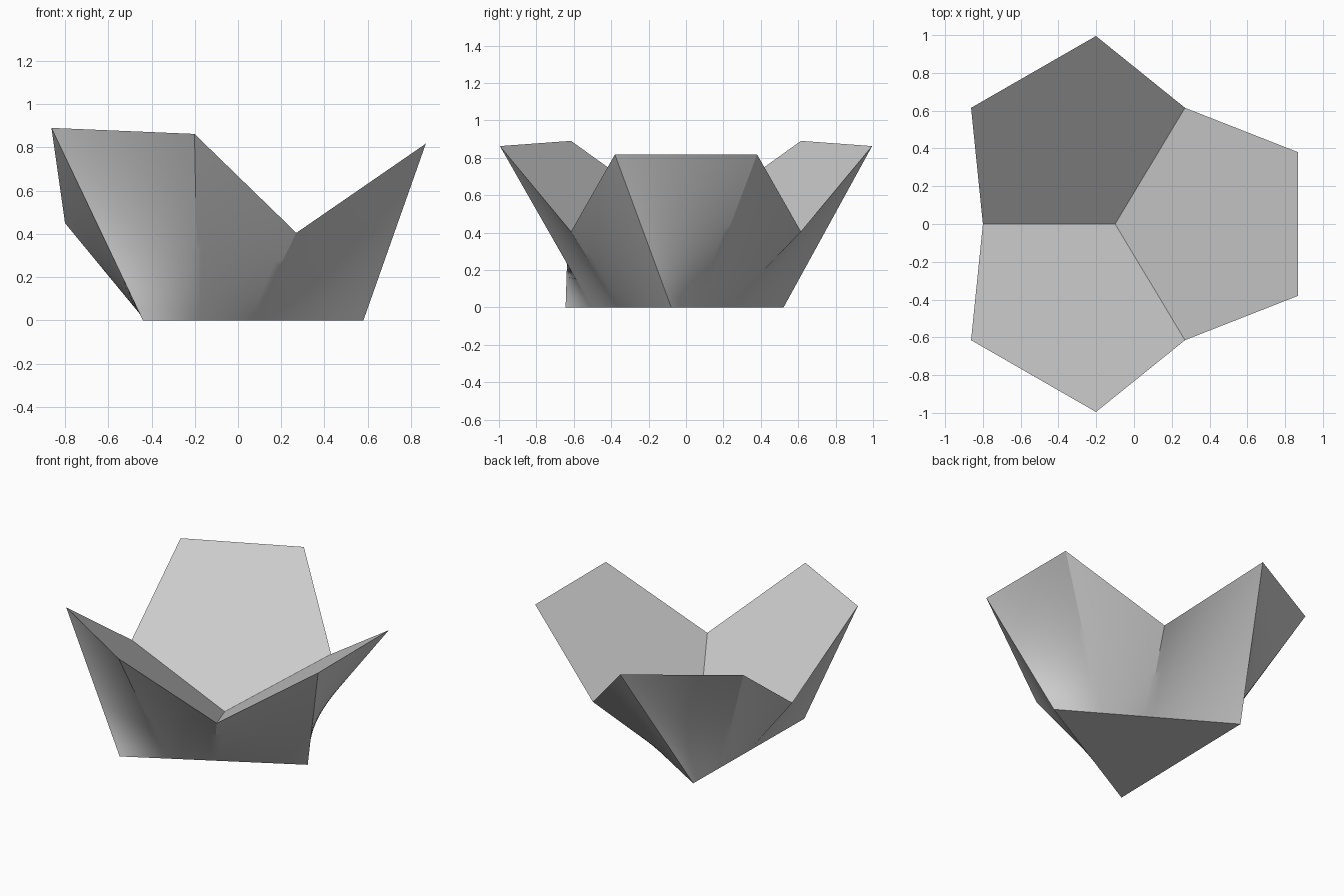
import bpy, bmesh, math
from mathutils import Vector

cube = bpy.data.objects.get("Cube")
if cube:
    bpy.data.objects.remove(cube, do_unlink=True)

PHI = (1 + math.sqrt(5)) / 2
STEPS = 16   # segments along each rim edge
LEVELS = 16  # segments from base to rim

# Corner shared by the three pentagons, and the low rim notches between them
center = Vector((-0.1, 0, 0.15))
notches = [Vector((0.27, -0.615, 0.405)), Vector((0.27, 0.615, 0.405)), Vector((-0.8, 0, 0.45))]

# Triangular foot, turned slightly against the pentagons
feet = []
for i in range(3):
    a = math.radians(120 * i - 1)
    feet.append(Vector((-0.093 + 0.673 * math.cos(a), -0.067 + 0.673 * math.sin(a), 0)))

# Rim corners counter-clockwise, each paired with a point on the foot
rim, foot = [], []
for i in range(3):
    start, end = notches[i], notches[(i + 1) % 3]
    rim += [end + PHI * (start - center), start + PHI * (end - center), end]
    f0, f1 = feet[i], feet[(i + 1) % 3]
    foot += [f0, f0.lerp(f1, 0.25), f0.lerp(f1, 0.5)]


def subdivide(corners):
    """Even points along every edge of a closed outline."""
    n = len(corners)
    return [corners[i].lerp(corners[(i + 1) % n], s / STEPS)
            for i in range(n) for s in range(STEPS)]


bm = bmesh.new()
top_pts, foot_pts = subdivide(rim), subdivide(foot)
rows = [[bm.verts.new(b.lerp(t, k / LEVELS)) for b, t in zip(foot_pts, top_pts)]
        for k in range(LEVELS + 1)]
count = len(top_pts)

# Twisted ruled walls
for low, high in zip(rows, rows[1:]):
    for j in range(count):
        n = (j + 1) % count
        bm.faces.new((low[j], low[n], high[n], high[j]))

# Flat triangular underside
bm.faces.new(rows[0][::-1])

# Three flat pentagons on top
middle = bm.verts.new(center)
for i in range(3):
    first = (3 * i - 1) * STEPS
    edge = [rows[-1][(first + s) % count] for s in range(3 * STEPS + 1)]
    bm.faces.new([middle] + edge)

bmesh.ops.recalc_face_normals(bm, faces=bm.faces[:])
mesh = bpy.data.meshes.new("faceted_bowl")
bm.to_mesh(mesh)
bm.free()

bowl = bpy.data.objects.new("faceted_bowl", mesh)
bpy.context.collection.objects.link(bowl)

grey = bpy.data.materials.new("light_grey")
grey.use_nodes = True
color = (0.6, 0.6, 0.6, 1)
grey.diffuse_color = color
grey.node_tree.nodes["Principled BSDF"].inputs["Base Color"].default_value = color
mesh.materials.append(grey)

bpy.ops.object.select_all(action="DESELECT")
bowl.select_set(True)
bpy.context.view_layer.objects.active = bowl
bpy.ops.object.shade_smooth_by_angle(angle=math.radians(25))
